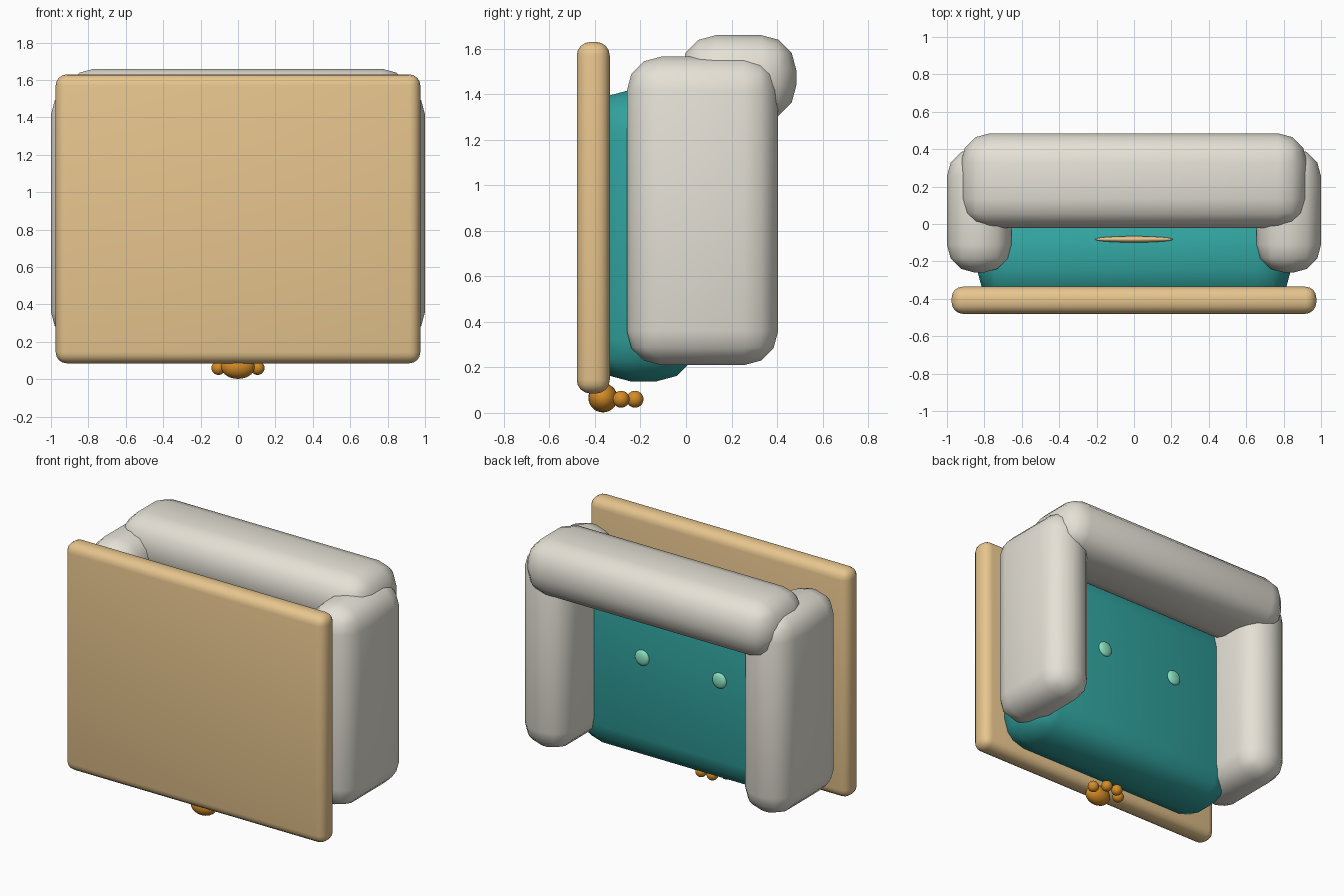
import bpy
from math import radians

if "Cube" in bpy.data.objects:
    bpy.data.objects.remove(bpy.data.objects["Cube"])


def material(name, rgb):
    m = bpy.data.materials.new(name)
    m.diffuse_color = (*rgb, 1)
    m.use_nodes = True
    m.node_tree.nodes["Principled BSDF"].inputs["Base Color"].default_value = m.diffuse_color
    return m


wood = material("wood", (0.80, 0.56, 0.27))
teal = material("teal", (0.03, 0.36, 0.34))
cream = material("cream", (0.78, 0.75, 0.67))
mint = material("mint", (0.25, 0.75, 0.52))
orange = material("orange", (0.65, 0.26, 0.02))


def padded_box(name, lo, hi, radius, segments, mat):
    """Rounded box between two corners."""
    bpy.ops.mesh.primitive_cube_add(
        size=1, location=[(a + b) / 2 for a, b in zip(lo, hi)])
    o = bpy.context.object
    o.name = name
    o.scale = [b - a for a, b in zip(lo, hi)]
    bpy.ops.object.transform_apply(location=False, rotation=False, scale=True)
    bevel = o.modifiers.new("round", 'BEVEL')
    bevel.width = radius
    bevel.segments = segments
    bpy.ops.object.modifier_apply(modifier=bevel.name)
    o.data.materials.append(mat)
    bpy.ops.object.shade_smooth_by_angle(angle=radians(50))
    return o


def ball(name, loc, radii, mat):
    """Smooth ellipsoid."""
    bpy.ops.mesh.primitive_uv_sphere_add(
        segments=24, ring_count=14, radius=1, location=loc)
    o = bpy.context.object
    o.name = name
    o.scale = radii
    bpy.ops.object.transform_apply(location=False, rotation=False, scale=True)
    o.data.materials.append(mat)
    bpy.ops.object.shade_smooth()
    return o


# sofa lying on its back edge: base board, seat cushion, backrest
padded_box("base_board", (-0.975, -0.48, 0.085), (0.975, -0.335, 1.63), 0.06, 4, wood)
padded_box("seat_cushion", (-0.84, -0.427, 0.138), (0.84, 0.053, 1.42), 0.185, 3, teal)
padded_box("backrest", (-0.925, -0.022, 1.285), (0.925, 0.485, 1.66), 0.155, 3, cream)

# arms and cushion buttons, mirrored
for side, s in (("left", -1), ("right", 1)):
    x0, x1 = sorted((s * 0.655, s * 1.0))
    padded_box(side + "_arm", (x0, -0.26, 0.21), (x1, 0.405, 1.565), 0.15, 3, cream)
    ball(side + "_button", (s * 0.29, 0.055, 0.87), (0.052, 0.022, 0.052), mint)

# thin trim on the rear of the cushion
ball("rear_trim", (0, -0.082, 1.41), (0.21, 0.017, 0.03), wood)

# paw ornament under the front edge
ball("paw_pad", (0, -0.365, 0.066), (0.09, 0.064, 0.064), orange)
for side, s in (("left", -1), ("right", 1)):
    ball(side + "_outer_toe", (s * 0.105, -0.285, 0.06), (0.037, 0.037, 0.037), orange)
    ball(side + "_inner_toe", (s * 0.042, -0.224, 0.06), (0.037, 0.037, 0.037), orange)
